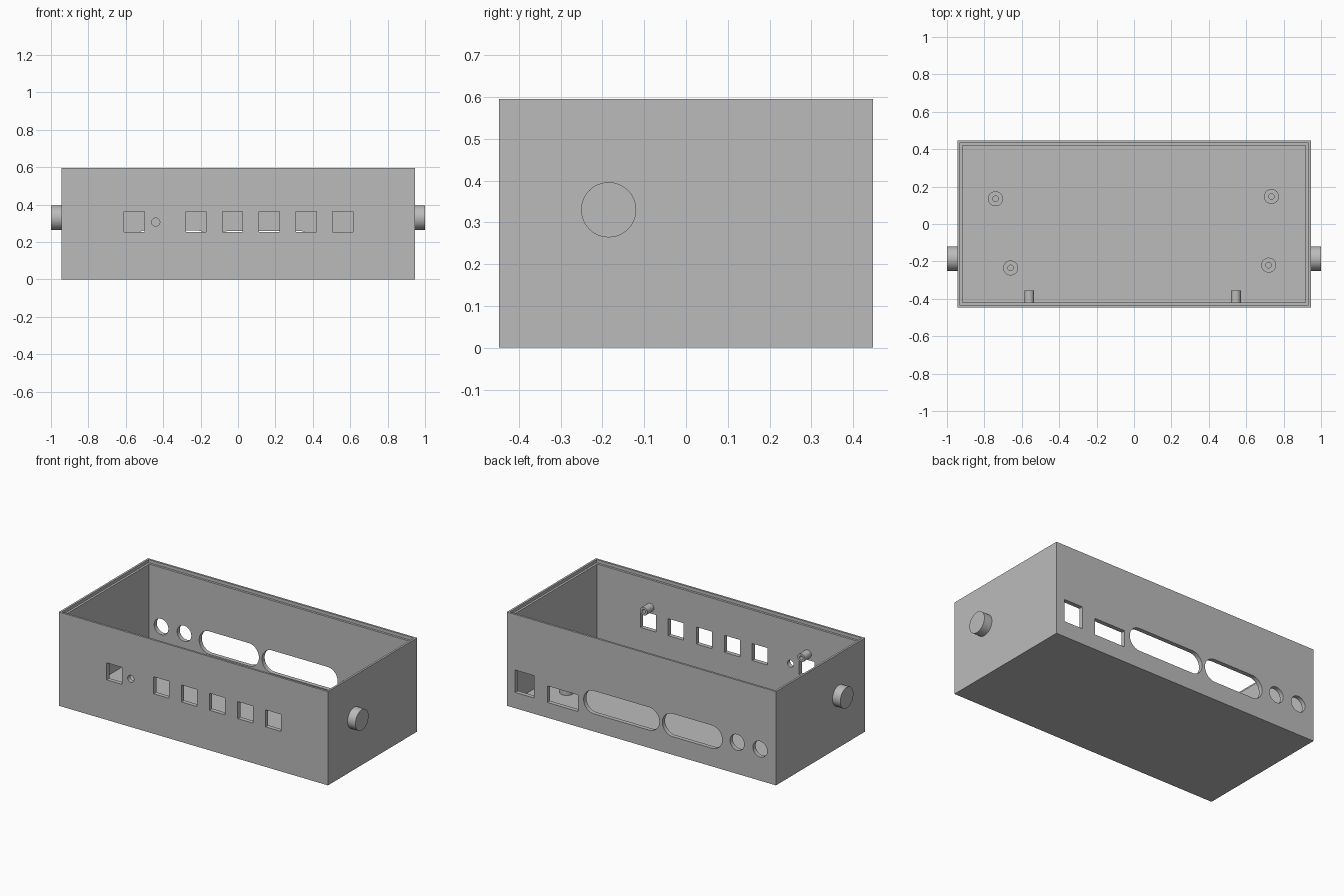
import bpy
import math
from mathutils import Matrix

cube = bpy.data.objects.get("Cube")
if cube:
    bpy.data.objects.remove(cube, do_unlink=True)

W, D, H = 0.945, 0.447, 0.595      # half width, half depth, height
WALL, LIP, FLOOR = 0.027, 0.013, 0.025

grey = bpy.data.materials.new("grey plastic")
grey.use_nodes = True
colour = (0.5, 0.5, 0.5, 1)
grey.diffuse_color = colour
grey.node_tree.nodes["Principled BSDF"].inputs["Base Color"].default_value = colour


def finish(obj, name):
    obj.name = name
    obj.data.materials.clear()
    obj.data.materials.append(grey)
    return obj


def box(name, x0, x1, y0, y1, z0, z1):
    bpy.ops.mesh.primitive_cube_add(size=1)
    obj = bpy.context.object
    mid = Matrix.Translation(((x0 + x1) / 2, (y0 + y1) / 2, (z0 + z1) / 2))
    obj.data.transform(mid @ Matrix.Diagonal((x1 - x0, y1 - y0, z1 - z0, 1)))
    return finish(obj, name)


def rod(name, start, length, radius, axis):
    """Cylinder running from start along +x, +y or +z."""
    bpy.ops.mesh.primitive_cylinder_add(vertices=48, radius=radius, depth=length)
    obj = bpy.context.object
    turn = {"x": Matrix.Rotation(math.pi / 2, 4, "Y"),
            "y": Matrix.Rotation(-math.pi / 2, 4, "X"),
            "z": Matrix.Identity(4)}[axis]
    obj.data.transform(Matrix.Translation(start) @ turn
                       @ Matrix.Translation((0, 0, length / 2)))
    return finish(obj, name)


def slot(x0, x1, z, radius):
    """Round-ended cutter through the back wall."""
    bpy.ops.mesh.primitive_cylinder_add(vertices=48, radius=radius, depth=0.2)
    obj = bpy.context.object
    obj.data.transform(Matrix.Rotation(math.pi / 2, 4, "X")
                       @ Matrix.Rotation(math.pi / 48, 4, "Z"))
    stretch = (x1 - x0) / 2 - radius
    for v in obj.data.vertices:
        v.co.x += math.copysign(stretch, v.co.x)
    obj.data.transform(Matrix.Translation(((x0 + x1) / 2, D, z)))
    return finish(obj, "slot_cutter")


def cut(target, cutter):
    mod = target.modifiers.new("cut", "BOOLEAN")
    mod.operation = "DIFFERENCE"
    mod.solver = "EXACT"
    mod.object = cutter
    bpy.context.view_layer.objects.active = target
    bpy.ops.object.modifier_apply(modifier=mod.name)
    bpy.data.objects.remove(cutter, do_unlink=True)


def smooth(obj):
    bpy.ops.object.select_all(action="DESELECT")
    obj.select_set(True)
    bpy.context.view_layer.objects.active = obj
    bpy.ops.object.shade_smooth_by_angle(angle=math.radians(30))


# Open case with a stepped rim
case = box("case", -W, W, -D, D, 0, H)
cut(case, box("cavity", WALL - W, W - WALL, WALL - D, D - WALL, FLOOR, 1))
cut(case, box("rim_step", LIP - W, W - LIP, LIP - D, D - LIP, H - 0.02, 1))

# Front button windows and indicator hole
for x in (-0.555, -0.225, -0.03, 0.167, 0.365, 0.56):
    cut(case, box("window", x - 0.054, x + 0.054, -D - 0.1, -D + 0.1, 0.254, 0.362))
cut(case, rod("indicator_hole", (-0.44, -D - 0.1, 0.306), 0.2, 0.022, "y"))

# Back connector openings
cut(case, box("square_port", 0.755, 0.888, D - 0.1, D + 0.1, 0.1, 0.242))
cut(case, box("wide_port", 0.444, 0.661, D - 0.1, D + 0.1, 0.097, 0.202))
cut(case, slot(-0.126, 0.406, 0.185, 0.073))
cut(case, slot(-0.567, -0.147, 0.188, 0.073))
for x in (-0.672, -0.833):
    cut(case, rod("round_port", (x, D - 0.1, 0.2), 0.2, 0.05, "y"))
smooth(case)

# Side pivots
for name, x in (("left_pivot", W - 0.005), ("right_pivot", -1)):
    smooth(rod(name, (x, -0.185, 0.33), 0.06, 0.066, "x"))

# Floor standoffs with screw holes
for i, (x, y) in enumerate(((-0.74, 0.135), (0.735, 0.147), (-0.66, -0.235), (0.72, -0.22))):
    post = rod(f"standoff_{i + 1}", (x, y, FLOOR - 0.005), 0.07, 0.04, "z")
    cut(post, rod("screw_hole", (x, y, FLOOR), 0.2, 0.015, "z"))
    smooth(post)

# Hollow pegs inside the front wall
for name, x in (("left_peg", 0.545), ("right_peg", -0.56)):
    peg = rod(name, (x, WALL - D - 0.005, 0.4), 0.07, 0.026, "y")
    cut(peg, rod("peg_hole", (x, WALL - D, 0.4), 0.2, 0.012, "y"))
    smooth(peg)
